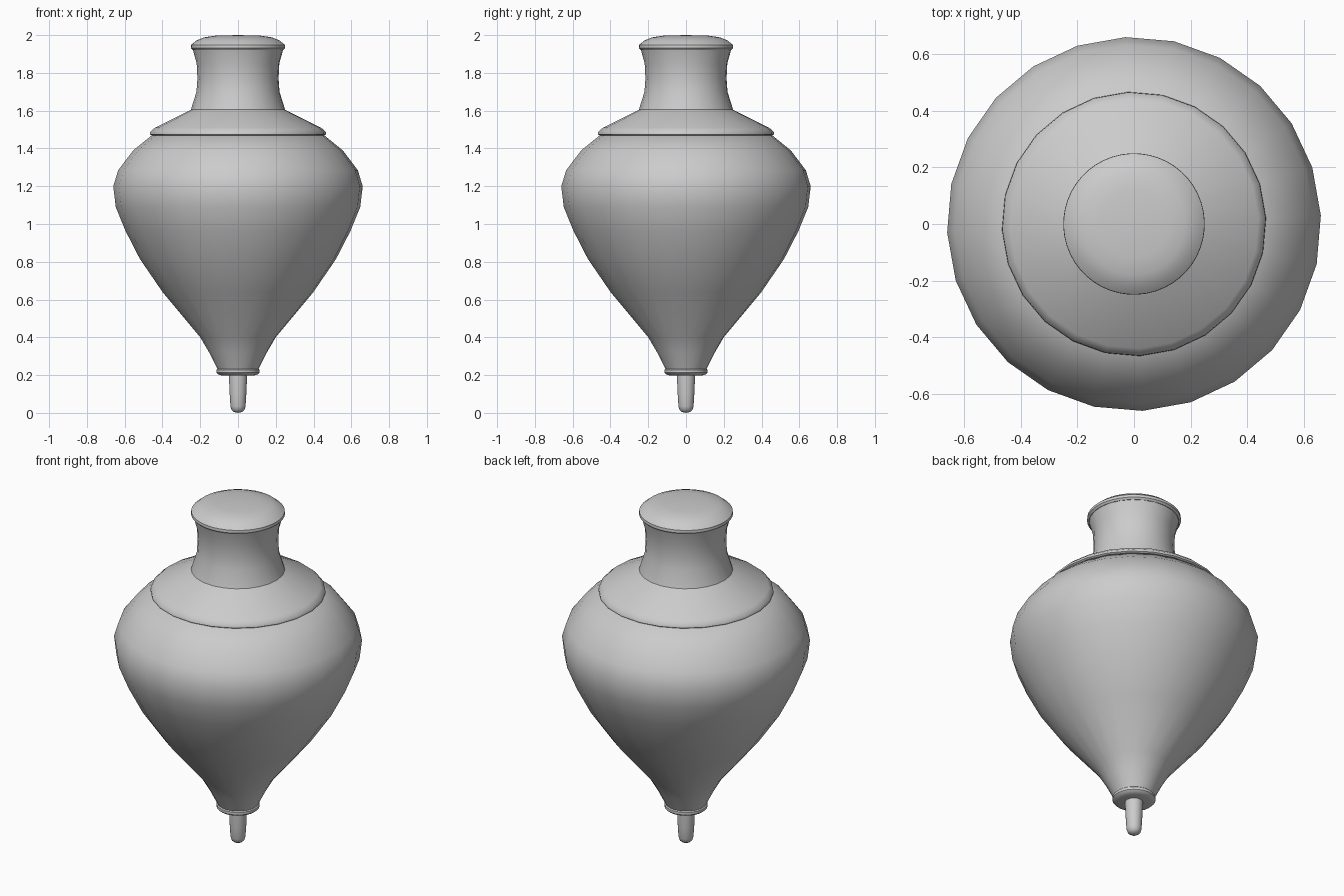
import bpy, bmesh, math

if "Cube" in bpy.data.objects:
    bpy.data.objects.remove(bpy.data.objects["Cube"])


def lathe(name, profile, sides=24, turn=2.6):
    """Revolve (radius, z) points around z; radius 0 makes a pole."""
    bm = bmesh.new()
    rings = []
    for r, z in profile:
        if r == 0:
            rings.append([bm.verts.new((0, 0, z))] * sides)
            continue
        ring = []
        for i in range(sides):
            a = math.radians(turn) + 2 * math.pi * i / sides
            ring.append(bm.verts.new((r * math.cos(a), r * math.sin(a), z)))
        rings.append(ring)
    for lo, hi in zip(rings, rings[1:]):
        for i in range(sides):
            j = (i + 1) % sides
            quad = list(dict.fromkeys((lo[i], lo[j], hi[j], hi[i])))
            bm.faces.new(quad)
    bmesh.ops.recalc_face_normals(bm, faces=bm.faces)
    mesh = bpy.data.meshes.new(name)
    bm.to_mesh(mesh)
    bm.free()
    ob = bpy.data.objects.new(name, mesh)
    bpy.context.collection.objects.link(ob)
    bpy.ops.object.select_all(action='DESELECT')
    ob.select_set(True)
    bpy.context.view_layer.objects.active = ob
    bpy.ops.object.shade_smooth_by_angle(angle=math.radians(40))
    return ob


# Rounded spinning pin
lathe("pin", [(0, 0), (0.02, 0.004), (0.034, 0.015), (0.04, 0.035),
              (0.044, 0.10), (0.048, 0.19), (0.048, 0.21), (0, 0.21)])

# Small ring where the pin enters the body
lathe("ferrule", [(0, 0.198), (0.085, 0.198), (0.107, 0.205), (0.115, 0.213),
                  (0.115, 0.228), (0.107, 0.235), (0, 0.235)])

# Pear-shaped body
lathe("body", [(0, 0.23), (0.108, 0.23), (0.153, 0.32), (0.20, 0.40),
               (0.40, 0.64), (0.52, 0.815), (0.597, 0.965), (0.648, 1.09),
               (0.661, 1.20), (0.635, 1.285), (0.555, 1.39), (0.45, 1.475),
               (0, 1.48)])

# Stepped shoulder plate flowing into the neck
lathe("shoulder_neck", [(0, 1.465), (0.455, 1.467), (0.467, 1.475),
                        (0.465, 1.488), (0.44, 1.51), (0.25, 1.605),
                        (0.22, 1.70), (0.215, 1.77), (0.219, 1.85),
                        (0.24, 1.925), (0, 1.925)])

# Domed cap
lathe("cap", [(0, 1.922), (0.241, 1.922), (0.25, 1.932), (0.249, 1.948),
              (0.22, 1.972), (0.18, 1.988), (0.12, 1.997), (0, 2.0)], sides=48)
